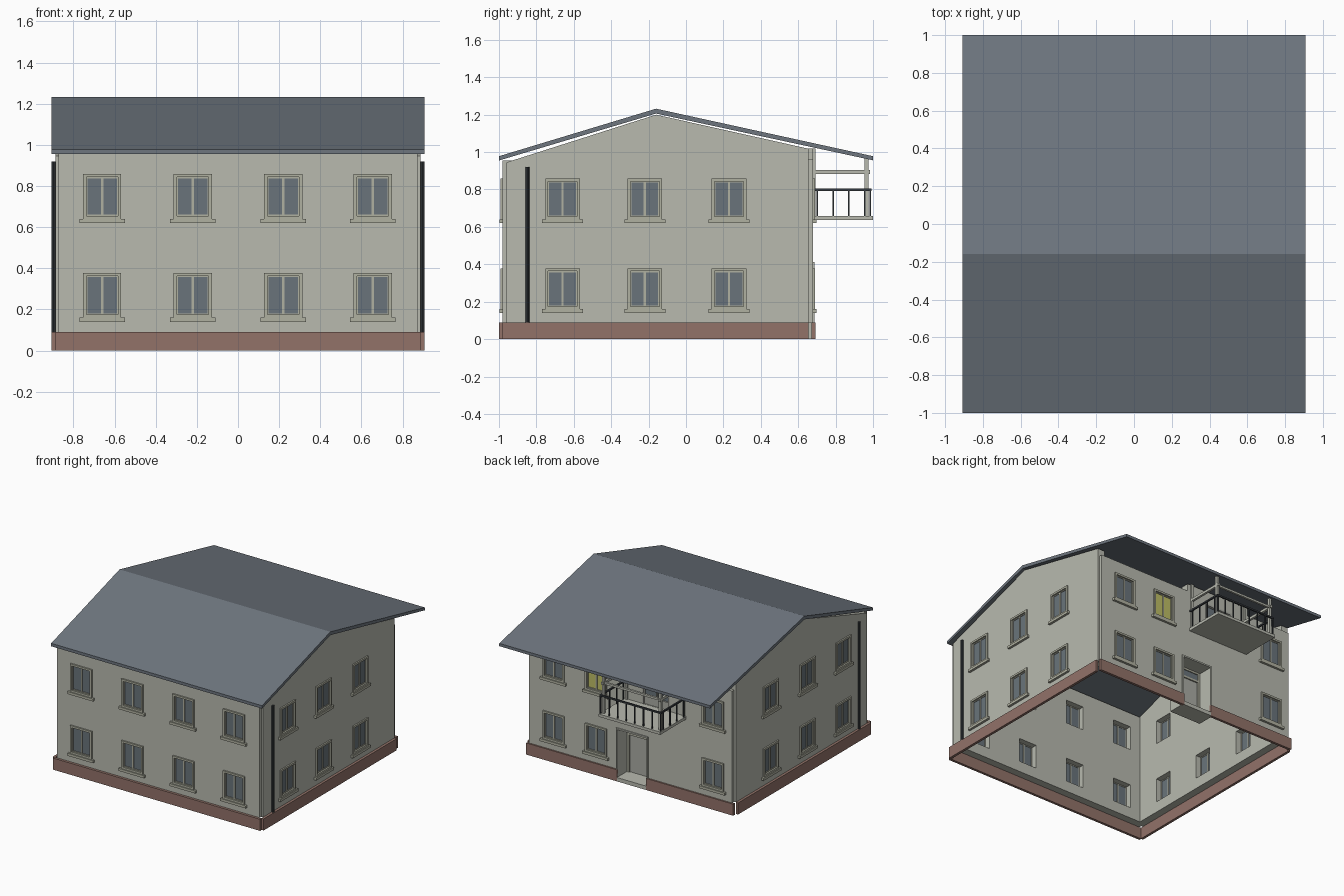
import bpy, bmesh, math
from mathutils import Matrix, Vector

if "Cube" in bpy.data.objects:
    bpy.data.objects.remove(bpy.data.objects["Cube"])


def mat(name, r, g, b):
    lin = lambda c: ((c / 255 + 0.055) / 1.055) ** 2.4
    m = bpy.data.materials.new(name)
    m.diffuse_color = (lin(r), lin(g), lin(b), 1)
    m.use_nodes = True
    m.node_tree.nodes["Principled BSDF"].inputs["Base Color"].default_value = m.diffuse_color
    return m


WALL = mat("wall_plaster", 184, 186, 175)
PLINTH = mat("plinth_brick", 146, 114, 105)
ROOF = mat("roof_slate", 110, 118, 127)
GLASS = mat("window_glass", 106, 116, 123)
LIT = mat("lit_glass", 190, 190, 102)
TRIM = mat("window_trim", 176, 177, 161)
IRON = mat("dark_iron", 55, 60, 64)
DOOR = mat("door_paint", 170, 172, 164)


def make(name, bm, material):
    bmesh.ops.recalc_face_normals(bm, faces=bm.faces)
    me = bpy.data.meshes.new(name)
    bm.to_mesh(me)
    bm.free()
    me.materials.append(material)
    ob = bpy.data.objects.new(name, me)
    bpy.context.collection.objects.link(ob)
    return ob


def boxes(name, items, material, m=Matrix()):
    """Each item is (x0, x1, y0, y1, z0, z1)."""
    bm = bmesh.new()
    for x0, x1, y0, y1, z0, z1 in items:
        t = (m @ Matrix.Translation(((x0 + x1) / 2, (y0 + y1) / 2, (z0 + z1) / 2))
             @ Matrix.Diagonal((x1 - x0, y1 - y0, z1 - z0, 1)))
        bmesh.ops.create_cube(bm, size=1, matrix=t)
    return make(name, bm, material)


def extrude_x(name, profile, x0, x1, material):
    """Prism from a (y, z) profile."""
    bm = bmesh.new()
    f = bm.faces.new([bm.verts.new((x0, y, z)) for y, z in profile])
    r = bmesh.ops.extrude_face_region(bm, geom=[f])
    verts = [v for v in r["geom"] if isinstance(v, bmesh.types.BMVert)]
    bmesh.ops.translate(bm, verts=verts, vec=(x1 - x0, 0, 0))
    return make(name, bm, material)


def cut(ob, cutter):
    mod = ob.modifiers.new("openings", 'BOOLEAN')
    mod.operation, mod.solver, mod.object = 'DIFFERENCE', 'EXACT', cutter
    bpy.context.view_layer.update()
    me = bpy.data.meshes.new_from_object(ob.evaluated_get(bpy.context.evaluated_depsgraph_get()))
    ob.modifiers.clear()
    ob.data = me
    bpy.data.objects.remove(cutter)


W, H, T = 0.185, 0.218, 0.015      # window width, height, trim width
THICK = 0.06                       # wall thickness
ROWS = (0.16, 0.64)                # bottoms of the two window rows


def wall_frame(px, py, angle):
    """Local space: x along the wall, -y outward, y = 0 on the outer face."""
    return Matrix.Translation((px, py, 0)) @ Matrix.Rotation(angle, 4, 'Z')


def windows(side, wall, m, places, lit=(), doors=()):
    trim, sill, sash, glass, glow, holes = [], [], [], [], [], []
    for u, z in places:
        a, b, t = u - W / 2, u + W / 2, z + H
        trim += [(a, a + T, -0.011, 0.01, z, t), (b - T, b, -0.011, 0.01, z, t),
                 (a + T, b - T, -0.011, 0.01, t - T, t), (a + T, b - T, -0.011, 0.01, z, z + T)]
        sill.append((u - 0.11, u + 0.11, -0.018, 0.005, z - 0.02, z))
        a, b, z0, t = a + T, b - T, z + T, t - T
        holes.append((a, b, -0.05, THICK + 0.05, z0, t))
        s = 0.006
        sash += [(a, a + s, 0.0, 0.016, z0, t), (b - s, b, 0.0, 0.016, z0, t),
                 (u - s, u + s, 0.0, 0.016, z0, t),
                 (a, b, 0.001, 0.015, z0, z0 + s), (a, b, 0.001, 0.015, t - s, t)]
        (glow if (u, z) in lit else glass).append((a, b, 0.006, 0.012, z0, t))
    cut(wall, boxes("cutter", holes + list(doors), WALL, m))
    boxes(side + "_window_trim", trim, TRIM, m)
    boxes(side + "_window_sills", sill, TRIM, m)
    boxes(side + "_window_sashes", sash, TRIM, m)
    boxes(side + "_window_glass", glass, GLASS, m)
    if glow:
        boxes(side + "_lit_window_glass", glow, LIT, m)


# Front wall
front = boxes("front_wall", [(-0.873, 0.873, -0.98, -0.98 + THICK, 0.09, 0.955)], WALL)
windows("front", front, wall_frame(0, -0.98, 0),
        [(u, z) for u in (-0.66, -0.22, 0.22, 0.655) for z in ROWS])

# Gable walls, their windows and downpipes
gable = [(-0.96, 0.09), (0.655, 0.09), (0.655, 1.018), (-0.16, 1.2), (-0.96, 0.945)]
for side, s in (("right", 1), ("left", -1)):
    wall = extrude_x(side + "_wall", gable, s * 0.887, s * (0.887 - THICK), WALL)
    windows(side, wall, wall_frame(s * 0.887, 0, s * math.pi / 2),
            [(s * v, z) for v in (-0.66, -0.22, 0.23) for z in ROWS])
    bm = bmesh.new()
    bmesh.ops.create_cone(bm, cap_ends=True, segments=8, radius1=0.01, radius2=0.01, depth=0.83,
                          matrix=Matrix.Translation((s * 0.896, -0.848, 0.505)))
    make(side + "_downpipe", bm, IRON)

# Back wall with entrance and balcony door openings (local x is mirrored)
back = boxes("back_wall", [(-0.873, 0.873, 0.68 - THICK, 0.68, 0.09, 0.96)], WALL)
windows("back", back, wall_frame(0, 0.68, math.pi),
        [(u, z) for u in (-0.66, -0.295, 0.71) for z in ROWS],
        lit=[(-0.295, ROWS[1])],
        doors=[(-0.11, 0.14, -0.05, 0.2, 0, 0.4), (0.1, 0.34, -0.05, 0.2, 0.66, 0.92)])
boxes("raised_back_wall", [(-0.49, 0.07, 0.68 - THICK, 0.68, 0.96, 1.018)], WALL)

# Brick plinth, open at the entrance
boxes("plinth", [(-0.89, 0.89, -1.0, -0.98, 0, 0.09),
                 (0.887, 0.907, -0.98, 0.655, 0, 0.09), (-0.907, -0.887, -0.98, 0.655, 0, 0.09),
                 (0.11, 0.89, 0.672, 0.692, 0, 0.09), (-0.89, -0.14, 0.672, 0.692, 0, 0.09)], PLINTH)

# Roof
extrude_x("roof", [(-1, 0.955), (-1, 0.978), (-0.16, 1.232), (1, 0.978), (1, 0.956), (-0.16, 1.206)],
          -0.907, 0.907, ROOF)

# Recessed entrance
boxes("entrance_reveal", [(0.11, 0.122, 0.55, 0.688, 0, 0.412), (-0.152, -0.14, 0.55, 0.688, 0, 0.412),
                          (-0.14, 0.11, 0.55, 0.688, 0.4, 0.412)], WALL)
boxes("entrance_step", [(-0.14, 0.11, 0.55, 0.692, 0, 0.03)], WALL)
boxes("entrance_door", [(-0.14, 0.11, 0.545, 0.56, 0.03, 0.4)], DOOR)
boxes("entrance_door_frame", [(-0.14, -0.12, 0.56, 0.57, 0.03, 0.4), (0.09, 0.11, 0.56, 0.57, 0.03, 0.4),
                              (-0.12, 0.09, 0.56, 0.57, 0.32, 0.335), (-0.12, 0.09, 0.56, 0.57, 0.385, 0.4)], TRIM)
boxes("entrance_transom_glass", [(-0.12, 0.09, 0.56, 0.563, 0.335, 0.385)], GLASS)

# Balcony door
boxes("balcony_door", [(-0.34, -0.325, 0.65, 0.685, 0.66, 0.92), (-0.115, -0.1, 0.65, 0.685, 0.66, 0.92),
                       (-0.225, -0.215, 0.65, 0.675, 0.66, 0.92), (-0.325, -0.115, 0.65, 0.685, 0.905, 0.92),
                       (-0.325, -0.115, 0.65, 0.675, 0.66, 0.72)], DOOR)
boxes("balcony_door_glass", [(-0.325, -0.115, 0.658, 0.664, 0.72, 0.905)], GLASS)

# Balcony slab, posts and beams
X0, X1 = -0.478, 0.052
boxes("balcony_slab", [(X0, X1, 0.67, 1.0, 0.636, 0.658)], WALL)
parts = []
for x in (X0 + 0.02, X1 - 0.02):
    parts += [(x - 0.01, x + 0.01, 0.955, 0.975, 0.658, 0.972),
              (x - 0.01, x + 0.01, 0.672, 0.692, 0.658, 1.02),
              (x - 0.009, x + 0.009, 0.68, 0.985, 0.883, 0.903)]
parts.append((X0 + 0.02, X1 - 0.02, 0.957, 0.973, 0.885, 0.901))
boxes("balcony_posts_and_beams", parts, WALL)

# Balcony railing
rail, r = [(X0, X1, 0.979, 0.991, 0.793, 0.805)], 0.004
for x in (X0 + 0.006, X1 - 0.006):
    rail.append((x - 0.006, x + 0.006, 0.68, 0.991, 0.793, 0.805))
    for i in range(4):
        y = 0.703 + i * 0.084
        rail.append((x - r, x + r, y - r, y + r, 0.658, 0.795))
for i in range(8):
    x = X0 + 0.006 + i * (X1 - X0 - 0.012) / 7
    rail.append((x - r, x + r, 0.985 - r, 0.985 + r, 0.658, 0.795))
boxes("balcony_railing", rail, IRON)
